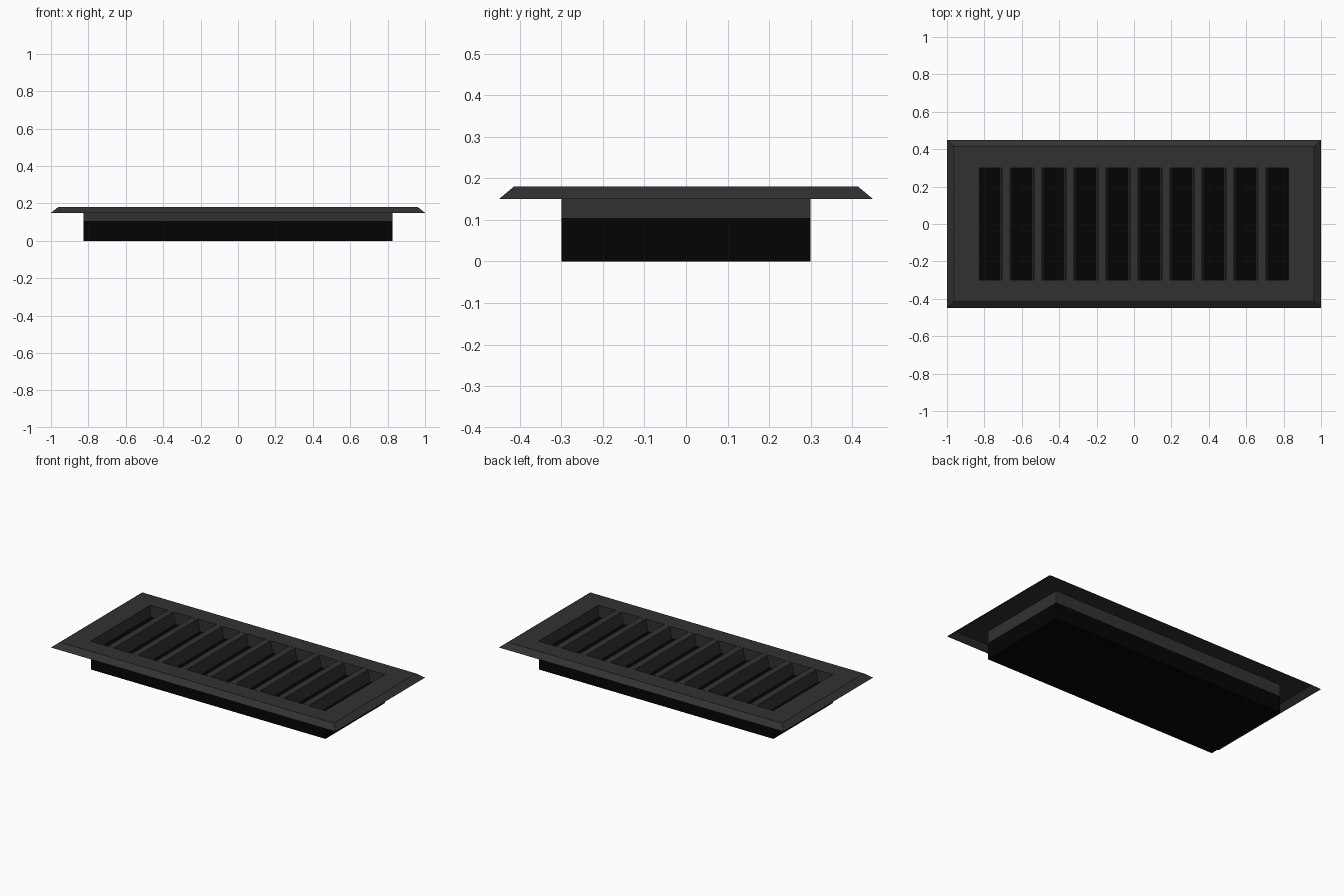
import bpy
import bmesh

cube = bpy.data.objects.get("Cube")
if cube:
    bpy.data.objects.remove(cube, do_unlink=True)


def material(name, value):
    m = bpy.data.materials.new(name)
    m.use_nodes = True
    color = (value, value, value, 1)
    m.diffuse_color = color
    m.node_tree.nodes["Principled BSDF"].inputs["Base Color"].default_value = color
    return m


GREY = material("dark_grey_metal", 0.031)
BLACK = material("black_duct", 0.0012)


def loft(name, rings, mat, capped=True):
    """Join rectangular rings (half x, half y, z) into one shell."""
    bm = bmesh.new()
    loops = [[bm.verts.new((sx * hx, sy * hy, z))
              for sx, sy in ((-1, -1), (1, -1), (1, 1), (-1, 1))]
             for hx, hy, z in rings]
    for a, b in zip(loops, loops[1:]):
        for i in range(4):
            j = (i + 1) % 4
            bm.faces.new((a[i], a[j], b[j], b[i]))
    if capped:
        bm.faces.new(loops[0][::-1])
        bm.faces.new(loops[-1])
    mesh = bpy.data.meshes.new(name)
    bm.to_mesh(mesh)
    bm.free()
    mesh.materials.append(mat)
    obj = bpy.data.objects.new(name, mesh)
    bpy.context.collection.objects.link(obj)
    return obj


TOP, RIM, FLOOR = 0.18, 0.15, 0.105
OPEN_X, OPEN_Y = 0.825, 0.30

# Pressed sheet face plate, hollow underneath, turned down into a collar
loft("face_plate", [
    (1.0, 0.45, RIM),
    (0.962, 0.414, TOP),
    (OPEN_X, OPEN_Y, TOP),
    (OPEN_X, OPEN_Y, FLOOR),
], GREY, capped=False)

# Black duct box
loft("duct_box", [(OPEN_X, OPEN_Y, 0), (OPEN_X, OPEN_Y, FLOOR)], BLACK)

# Tapered slats across the opening
for i in range(9):
    slat = loft(f"slat_{i + 1}", [(0.034, OPEN_Y - 0.001, FLOOR),
                                  (0.021, OPEN_Y - 0.001, TOP)], GREY)
    slat.location.x = (i - 4) * 0.171
